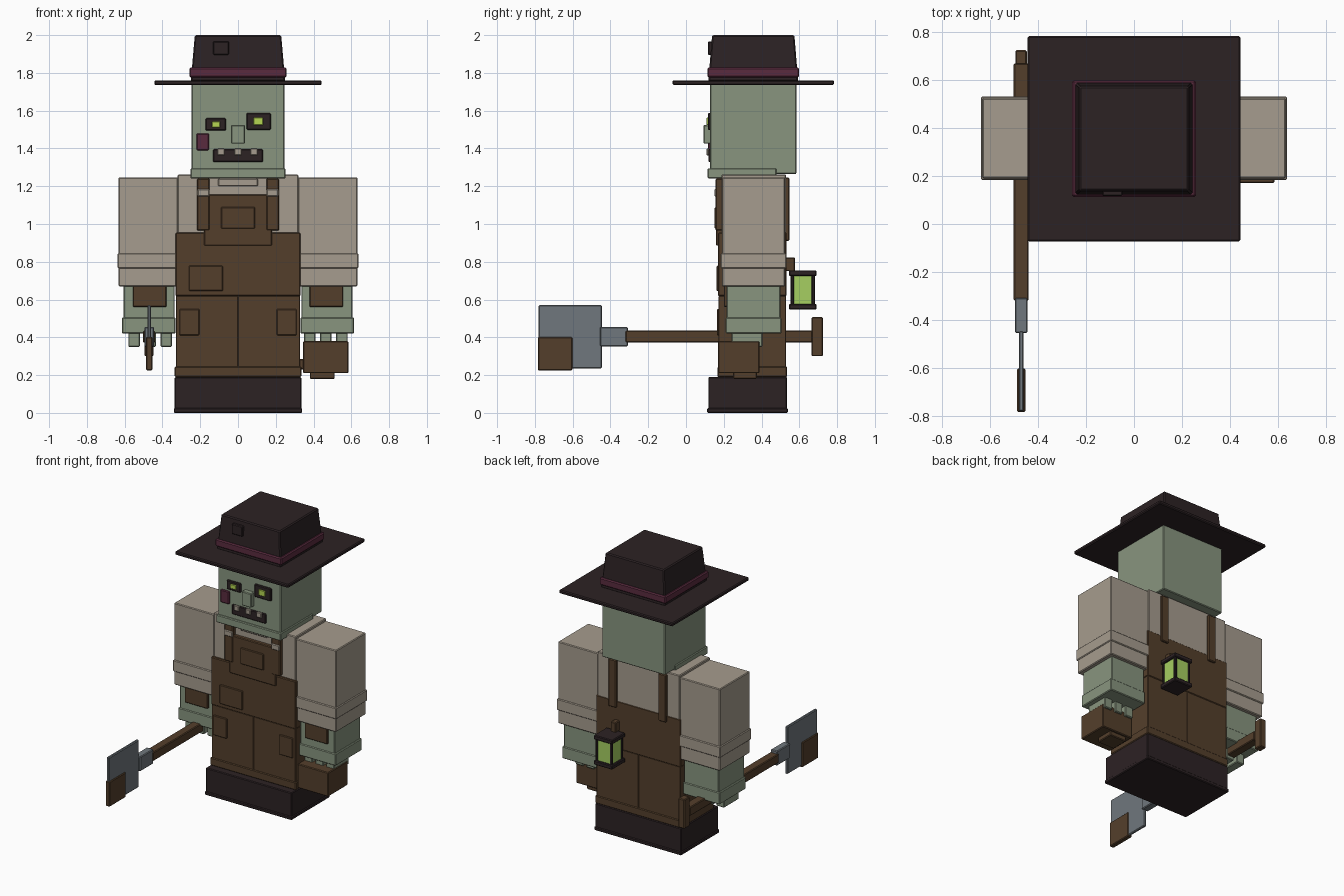
import bpy, bmesh

old = bpy.data.objects.get("Cube")
if old:
    bpy.data.objects.remove(old, do_unlink=True)


def linear(c):
    c /= 255
    return c / 12.92 if c <= 0.04045 else ((c + 0.055) / 1.055) ** 2.4


def material(name, r, g, b):
    m = bpy.data.materials.new(name)
    m.use_nodes = True
    col = (linear(r), linear(g), linear(b), 1)
    m.diffuse_color = col
    bsdf = next(n for n in m.node_tree.nodes if n.type == 'BSDF_PRINCIPLED')
    bsdf.inputs["Base Color"].default_value = col
    bsdf.inputs["Roughness"].default_value = 0.9
    return m


SKIN = material("grey_green_skin", 136, 149, 127)
SHIRT = material("beige_cloth", 166, 156, 142)
BROWN = material("brown_cloth", 84, 63, 43)
DARK = material("dark_felt", 44, 34, 36)
PLUM = material("plum_band", 90, 43, 63)
METAL = material("grey_metal", 112, 119, 125)
GLOW = material("lantern_glow", 166, 207, 97)
EYE = material("eye_glow", 182, 214, 82)


def box(name, mat, x, y, z, taper=1.0, bevel=0.005):
    """Box from (min, max) ranges; taper shrinks the top face."""
    size = [r[1] - r[0] for r in (x, y, z)]
    mid = [(r[0] + r[1]) / 2 for r in (x, y, z)]
    bm = bmesh.new()
    bmesh.ops.create_cube(bm, size=1)
    for v in bm.verts:
        k = taper if v.co.z > 0 else 1
        v.co = (v.co.x * size[0] * k, v.co.y * size[1] * k, v.co.z * size[2])
    width = min(bevel, min(size) * 0.25)
    bmesh.ops.bevel(bm, geom=bm.edges[:], offset=width, segments=1, affect='EDGES')
    me = bpy.data.meshes.new(name)
    bm.to_mesh(me)
    bm.free()
    me.materials.append(mat)
    ob = bpy.data.objects.new(name, me)
    ob.location = mid
    bpy.context.collection.objects.link(ob)
    return ob


def pair(name, mat, x, y, z, **kw):
    """Matching boxes on both sides; x is given for the left (+x)."""
    box("left_" + name, mat, x, y, z, **kw)
    box("right_" + name, mat, (-x[1], -x[0]), y, z, **kw)


# Boots and sole
box("boots", DARK, (-.335, .335), (.118, .535), (.01, .19))
box("sole", DARK, (-.34, .34), (.112, .54), (0, .025))

# Overalls
pair("trouser_leg", BROWN, (0, .328), (.173, .53), (.19, .62), bevel=.003)
box("trouser_hem", BROWN, (-.335, .335), (.167, .535), (.19, .245))
box("overall_waist", BROWN, (-.33, .33), (.17, .533), (.618, .955))
box("bib", BROWN, (-.18, .18), (.16, .2), (.885, 1.155))
box("bib_pocket", BROWN, (-.09, .09), (.152, .17), (.975, 1.09))
box("belly_patch", BROWN, (-.26, -.08), (.162, .18), (.645, .78))
pair("knee_patch", BROWN, (.205, .31), (.164, .18), (.41, .55))
pair("front_strap", BROWN, (.15, .217), (.157, .2), (.965, 1.24))
pair("strap_buckle", SHIRT, (.152, .215), (.15, .17), (1.145, 1.185))
pair("back_strap", BROWN, (.165, .225), (.52, .547), (.91, 1.245))

# Shirt
box("shirt_body", SHIRT, (-.32, .32), (.187, .53), (.9, 1.262))
box("collar", SHIRT, (-.105, .105), (.172, .2), (1.2, 1.24))

# Arms and hands
pair("sleeve", SHIRT, (.318, .632), (.19, .525), (.67, 1.247))
pair("sleeve_cuff", SHIRT, (.318, .638), (.183, .532), (.765, .845))
pair("forearm", SKIN, (.335, .605), (.215, .5), (.5, .69))
pair("hand", SKIN, (.33, .615), (.21, .505), (.42, .505))
pair("forearm_patch", BROWN, (.378, .557), (.2, .22), (.56, .675))
for i, fx in enumerate((.38, .465, .55)):
    pair("finger_%d" % (i + 1), SKIN, (fx - .031, fx + .031), (.24, .405), (.35, .425))

# Head and face
box("head", SKIN, (-.245, .245), (.128, .586), (1.266, 1.74))
box("jaw", SKIN, (-.252, .252), (.115, .48), (1.24, 1.295))
box("nose", SKIN, (-.037, .037), (.092, .14), (1.425, 1.525))
box("right_eye_socket", DARK, (-.172, -.063), (.116, .14), (1.495, 1.56))
box("left_eye_socket", DARK, (.045, .174), (.116, .14), (1.498, 1.588))
box("right_eye", EYE, (-.138, -.094), (.109, .12), (1.512, 1.542))
box("left_eye", EYE, (.083, .133), (.109, .12), (1.523, 1.563))
box("cheek_scar", PLUM, (-.22, -.153), (.116, .14), (1.39, 1.48))
box("mouth", DARK, (-.132, .132), (.118, .14), (1.328, 1.397))
for i, tx in enumerate((-.09, 0, .085)):
    box("tooth_%d" % (i + 1), SHIRT, (tx - .019, tx + .019), (.109, .125), (1.363, 1.4))

# Hat
box("hat_brim", DARK, (-.443, .443), (-.072, .784), (1.736, 1.761), bevel=.006)
box("hat_crown", DARK, (-.25, .25), (.118, .594), (1.755, 2), taper=.915, bevel=.007)
box("hat_band", PLUM, (-.258, .258), (.113, .599), (1.776, 1.828), bevel=.007)
box("hat_patch", DARK, (-.132, -.048), (.116, .15), (1.895, 1.967))

# Hip pouch
box("pouch", BROWN, (.345, .585), (.17, .39), (.21, .38))
box("pouch_flap", BROWN, (.38, .512), (.25, .375), (.18, .215))
box("pouch_loop", BROWN, (.32, .36), (.2, .36), (.23, .285))

# Lantern on the back
lx, ly = .165, .618
for name, z in (("lantern_base", (.547, .577)), ("lantern_cap", (.725, .755))):
    box(name, DARK, (lx - .073, lx + .073), (ly - .073, ly + .073), z)
box("lantern_glass", GLOW, (lx - .058, lx + .058), (ly - .058, ly + .058), (.57, .73))
for i in (-1, 1):
    for j in (-1, 1):
        px, py = lx + i * .056, ly + j * .056
        box("lantern_post", DARK, (px - .009, px + .009), (py - .009, py + .009), (.57, .73))
box("lantern_hook", BROWN, (lx - .02, lx + .02), (.525, .578), (.75, .822))

# Shovel held in the right hand
box("shovel_handle", BROWN, (-.502, -.44), (-.32, .67), (.372, .435))
box("shovel_grip", BROWN, (-.495, -.447), (.665, .725), (.3, .507))
box("shovel_socket", METAL, (-.496, -.444), (-.455, -.308), (.352, .455))
box("shovel_blade", METAL, (-.48, -.46), (-.78, -.446), (.235, .57))
box("shovel_rust", BROWN, (-.487, -.453), (-.784, -.602), (.225, .402))
